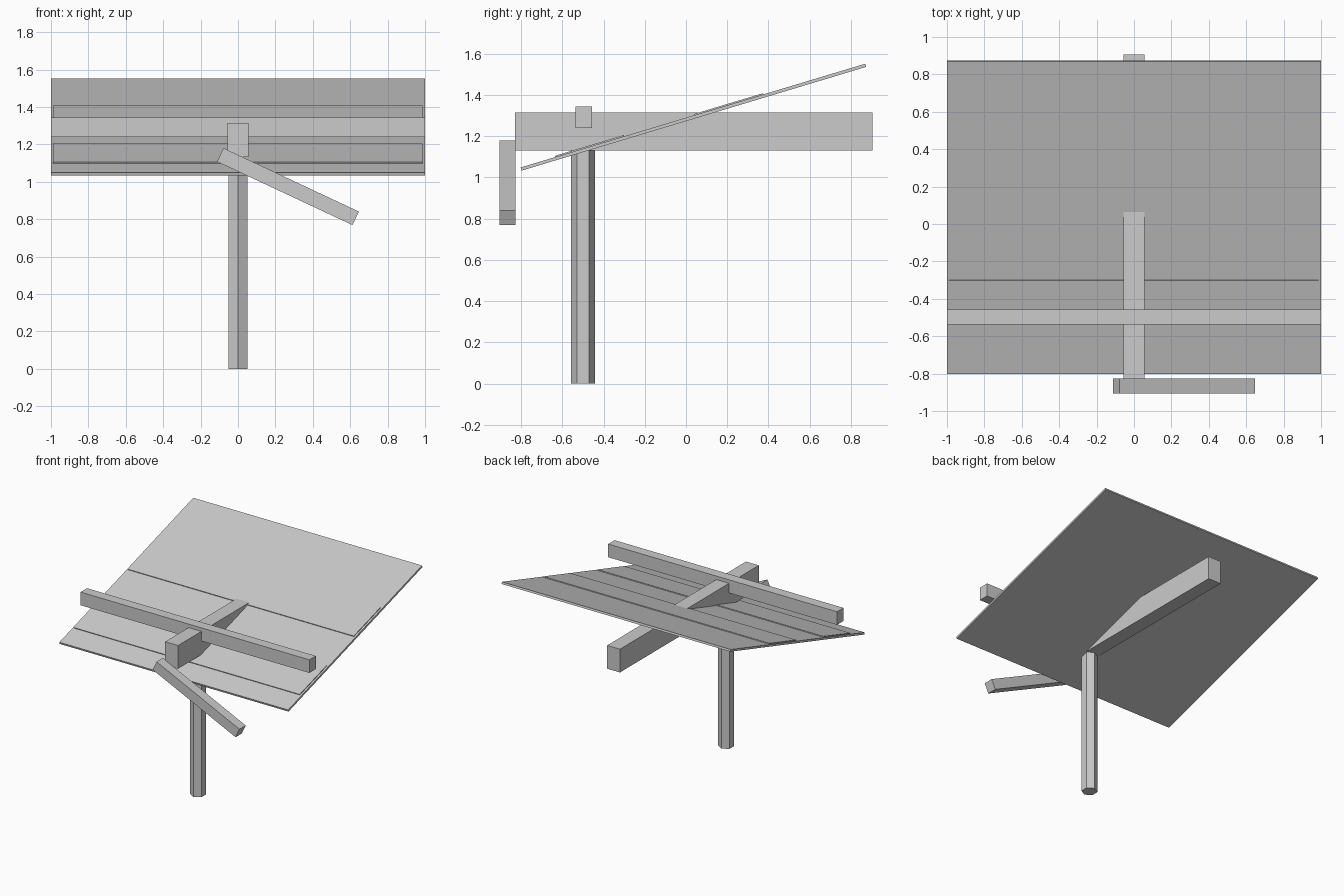
import bpy, math
from mathutils import Matrix, Vector

if "Cube" in bpy.data.objects:
    bpy.data.objects.remove(bpy.data.objects["Cube"])

grey = bpy.data.materials.new("light_grey")
grey.diffuse_color = (0.6, 0.6, 0.6, 1)
grey.use_nodes = True
grey.node_tree.nodes["Principled BSDF"].inputs["Base Color"].default_value = grey.diffuse_color


def finish(obj, name):
    obj.name = name
    obj.data.materials.append(grey)
    return obj


def box(name, centre, size, rot=(0, 0, 0)):
    bpy.ops.mesh.primitive_cube_add(size=1, location=centre, rotation=rot)
    obj = bpy.context.object
    obj.scale = size
    return finish(obj, name)


# Hexagonal post with a corner facing forward
bpy.ops.mesh.primitive_cylinder_add(vertices=6, radius=0.058, depth=1.14,
                                    location=(0, -0.5, 0.57))
finish(bpy.context.object, "post")

# Long beam on the post and the crossbar lying over it
box("main_beam", (0, 0.038, 1.223), (0.112, 1.734, 0.184))
box("crossbar", (0, -0.497, 1.291), (2.0, 0.08, 0.104))

# Angled arm on the front end of the beam
box("front_arm", (0.267, -0.866, 0.974), (0.80, 0.078, 0.08),
    (0, math.radians(25.1), 0))

# Sloping panel with two thin raised strips
tilt = math.radians(16.75)
centre = Vector((0, 0.036, 1.292))
thick = 0.016
box("sloping_panel", centre, (2.0, 1.745, thick), (tilt, 0, 0))
turn = Matrix.Rotation(tilt, 3, 'X')
for name, y in (("lower_strip", -0.465), ("upper_strip", 0.21)):
    along = (y - centre.y) / math.cos(tilt)
    pos = centre + turn @ Vector((-0.002, along, thick / 2 + 0.002))
    box(name, pos, (1.975, 0.35, 0.008), (tilt, 0, 0))
